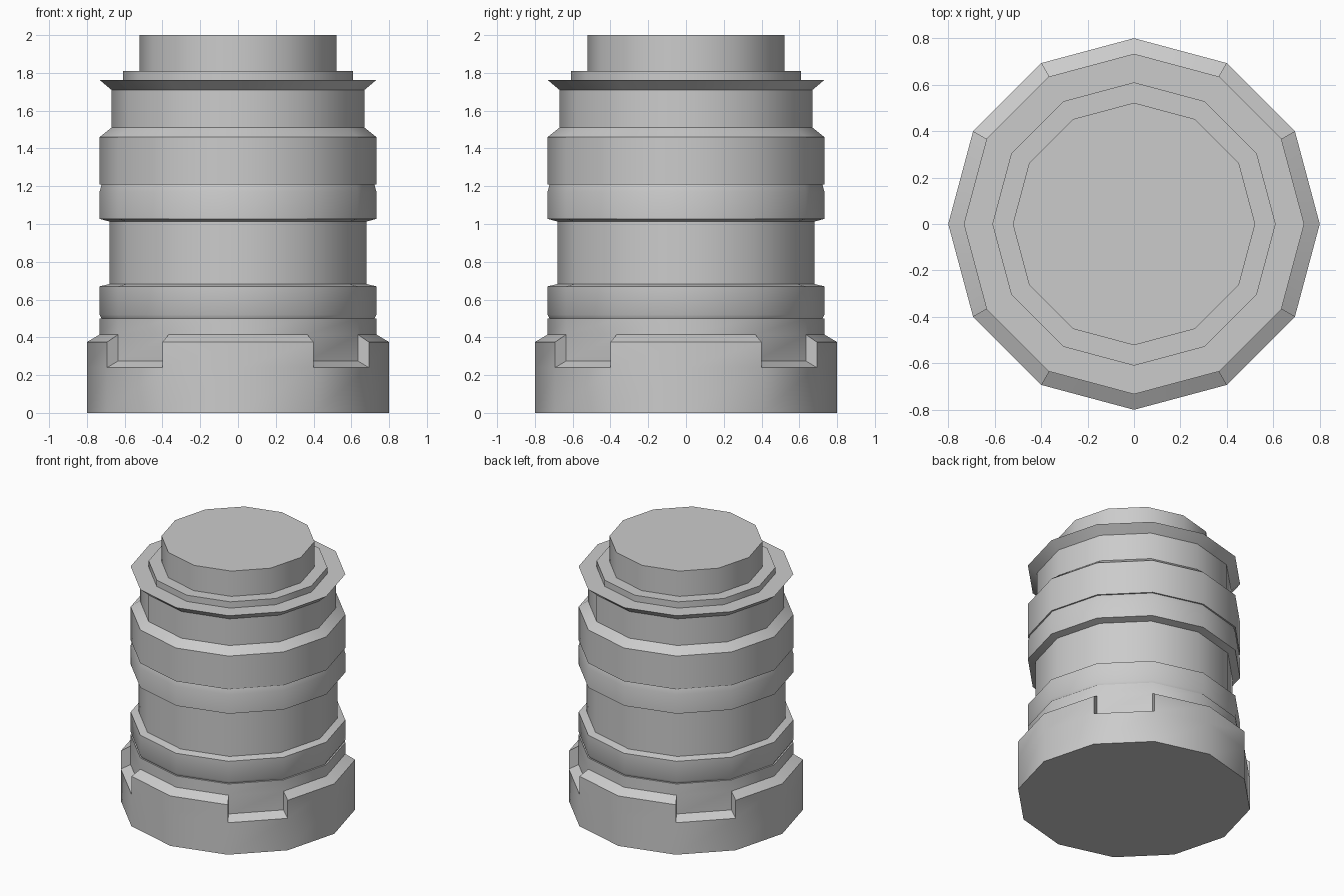
import bpy, bmesh
from math import cos, sin, radians

if "Cube" in bpy.data.objects:
    bpy.data.objects.remove(bpy.data.objects["Cube"])

SIDES = 12

# Profiles as (radius, height), bottom to top
collar_raised = [(0.80, 0.0), (0.80, 0.24), (0.80, 0.375), (0.733, 0.415)]
collar_notched = [(0.80, 0.0), (0.80, 0.24), (0.733, 0.275), (0.733, 0.415)]
barrel = [
    (0.733, 0.50), (0.722, 0.50), (0.733, 0.52),      # lower score line
    (0.733, 0.67), (0.68, 0.682), (0.68, 1.013),      # recessed waist
    (0.733, 1.027), (0.733, 1.17),
    (0.722, 1.21), (0.733, 1.21),                     # upper score line
    (0.733, 1.46), (0.67, 1.51), (0.67, 1.71),        # neck
    (0.733, 1.763), (0.61, 1.763), (0.61, 1.81),      # flared lip
    (0.522, 1.81), (0.522, 2.0),                      # top plug
]
notch_wall = [(0.80, 0.24), (0.80, 0.375), (0.733, 0.415), (0.733, 0.275)]

bm = bmesh.new()


def point(index, rz):
    a = radians(index * 360 / SIDES)
    return bm.verts.new((rz[0] * cos(a), rz[0] * sin(a), rz[1]))


# One wall sector per side; every third sector has a notch in the collar
for i in range(SIDES):
    notched = i % 3 == 1
    profile = (collar_notched if notched else collar_raised) + barrel
    for lo, hi in zip(profile, profile[1:]):
        bm.faces.new([point(i, lo), point(i + 1, lo), point(i + 1, hi), point(i, hi)])
    if notched:
        for k in (i, i + 1):
            bm.faces.new([point(k, p) for p in notch_wall])

# Bottom and top caps
for rz in (collar_raised[0], barrel[-1]):
    bm.faces.new([point(i, rz) for i in range(SIDES)])

bmesh.ops.remove_doubles(bm, verts=bm.verts, dist=0.0005)
bmesh.ops.recalc_face_normals(bm, faces=bm.faces)

mesh = bpy.data.meshes.new("canister")
bm.to_mesh(mesh)
bm.free()
canister = bpy.data.objects.new("canister", mesh)
bpy.context.collection.objects.link(canister)

# Smooth round the barrel, sharp at the steps
bpy.context.view_layer.objects.active = canister
canister.select_set(True)
bpy.ops.object.shade_smooth_by_angle(angle=radians(35))
